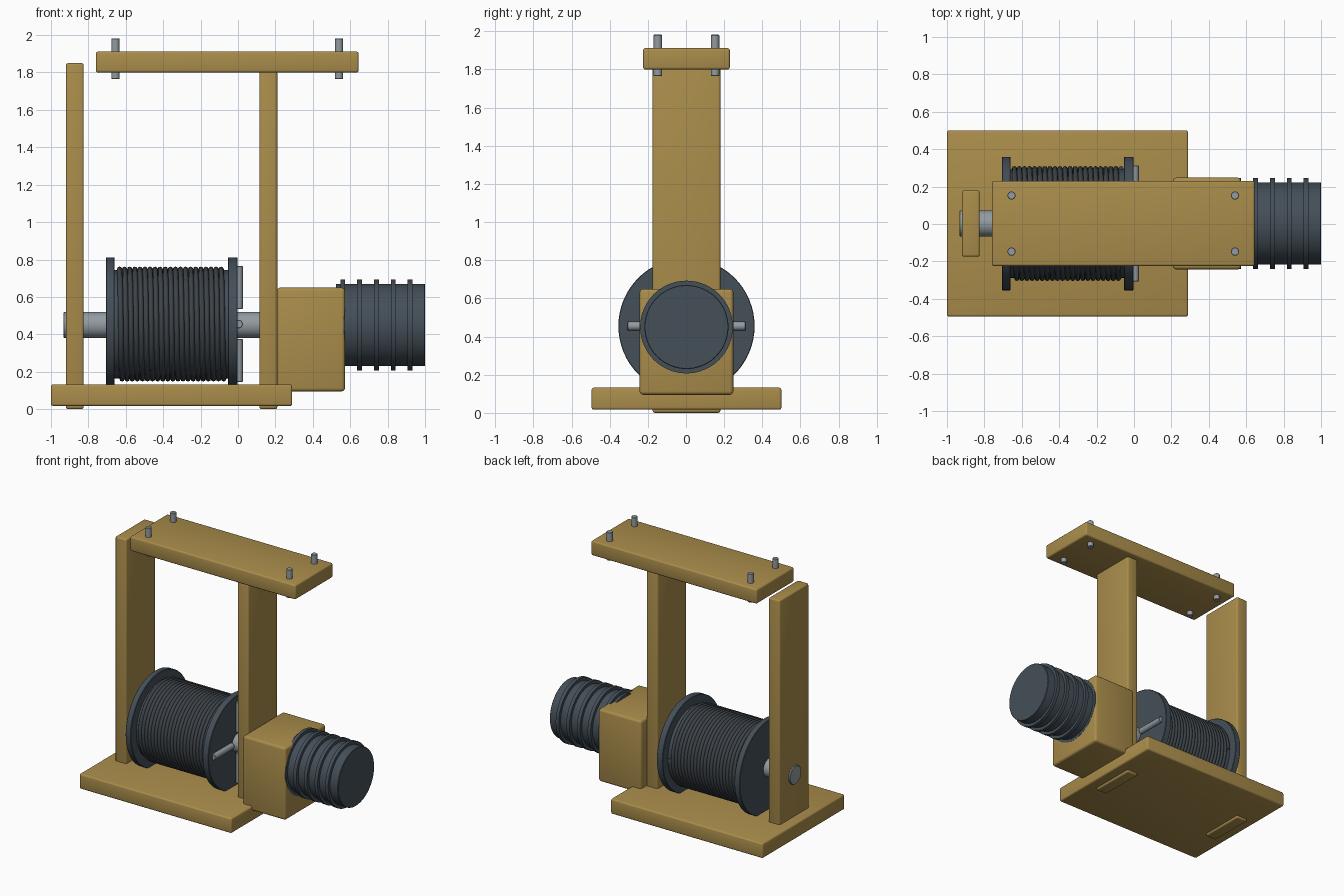
import bpy, bmesh, math
from mathutils import Vector, Matrix

if "Cube" in bpy.data.objects:
    bpy.data.objects.remove(bpy.data.objects["Cube"])

def material(name, rgb):
    m = bpy.data.materials.new(name)
    m.diffuse_color = (*rgb, 1)
    m.use_nodes = True
    m.node_tree.nodes["Principled BSDF"].inputs["Base Color"].default_value = m.diffuse_color
    return m

WOOD = material("ochre paint", (0.40, 0.265, 0.070))
DARK = material("dark slate", (0.058, 0.078, 0.098))
ROPE = material("cable grey", (0.046, 0.056, 0.066))
STEEL = material("steel", (0.29, 0.33, 0.36))
CY = 0.0025          # y centre of the mechanism
AXIS_Z = 0.455       # height of the drum axle

def add_object(name, bm, mat, smooth=True):
    bmesh.ops.recalc_face_normals(bm, faces=bm.faces)
    me = bpy.data.meshes.new(name)
    bm.to_mesh(me)
    bm.free()
    ob = bpy.data.objects.new(name, me)
    bpy.context.collection.objects.link(ob)
    me.materials.append(mat)
    if smooth:
        bpy.ops.object.select_all(action='DESELECT')
        ob.select_set(True)
        bpy.context.view_layer.objects.active = ob
        bpy.ops.object.shade_smooth_by_angle(angle=math.radians(35))
    return ob

def box(name, x, y, z, bevel=0.012):
    """Rounded box from (min, max) ranges."""
    bm = bmesh.new()
    bmesh.ops.create_cube(bm, size=1)
    for v in bm.verts:
        v.co = Vector([(a + b) / 2 + c * (b - a) for (a, b), c in zip((x, y, z), v.co)])
    bmesh.ops.bevel(bm, geom=bm.edges[:], offset=bevel, segments=3,
                    profile=0.5, affect='EDGES')
    return add_object(name, bm, WOOD)

def rod(name, start, end, radius, mat, sides=32, chamfer=0.003):
    """Cylinder between two points with slightly chamfered rims."""
    a, b = Vector(start), Vector(end)
    bm = bmesh.new()
    bmesh.ops.create_cone(bm, cap_ends=True, segments=sides, radius1=radius,
                          radius2=radius, depth=(b - a).length)
    rims = [e for e in bm.edges if abs(e.verts[0].co.z - e.verts[1].co.z) < 1e-6]
    bmesh.ops.bevel(bm, geom=rims, offset=chamfer, segments=1, affect='EDGES')
    turn = (b - a).to_track_quat('Z', 'Y').to_matrix().to_4x4()
    bm.transform(Matrix.Translation((a + b) / 2) @ turn)
    return add_object(name, bm, mat)

def lathe_x(name, profile, z, mat, sides=64):
    """Revolve (x, radius) points round an axle parallel to x."""
    bm = bmesh.new()
    rings = []
    for x, r in profile:
        rings.append([bm.verts.new((x, CY + r * math.cos(t), z + r * math.sin(t)))
                      for t in (2 * math.pi * i / sides for i in range(sides))])
    for p, q in zip(rings, rings[1:]):
        for i in range(sides):
            j = (i + 1) % sides
            bm.faces.new((p[i], p[j], q[j], q[i]))
    bm.faces.new(rings[0])
    bm.faces.new(rings[-1])
    return add_object(name, bm, mat)

# Frame: base, two posts that pass through it, and the top beam
box("base_plate", (-1.0, 0.29), (-0.495, 0.5), (0.017, 0.132))
box("left_post", (-0.92, -0.825), (-0.175, 0.18), (0.0, 1.85))
box("right_post", (0.115, 0.21), (-0.175, 0.18), (0.0, 1.81))
box("top_beam", (-0.76, 0.645), (-0.225, 0.23), (1.8, 1.912))

# Bolts through the top beam
for i, x in enumerate((-0.655, 0.54)):
    for j, y in enumerate((-0.15, 0.15)):
        rod(f"beam_bolt_{i}_{j}", (x, y + CY, 1.765), (x, y + CY, 1.982), 0.022, STEEL, 20)

# Axle running through both posts into the gearbox
rod("axle", (-0.932, CY, 0.45), (0.25, CY, 0.45), 0.07, STEEL, 40)

# Cable drum with two flanges
R, CORE = 0.357, 0.290
c = 0.003
lathe_x("cable_drum", [
    (-0.706, R - c), (-0.706 + c, R), (-0.661 - c, R), (-0.661, R - c),
    (-0.661, CORE), (-0.053, CORE),
    (-0.053, R - c), (-0.053 + c, R), (-0.003 - c, R), (-0.003, R - c)],
    AXIS_Z, DARK)

# Wound cable: one helix with a round cross-section
TURNS, STEPS, SIDES = 21, 56, 8
X0, X1, WIRE = -0.640, -0.070, 0.0142
bm = bmesh.new()
rings = []
for k in range(TURNS * STEPS + 1):
    t = 2 * math.pi * k / STEPS
    x = X0 + (X1 - X0) * k / (TURNS * STEPS)
    ring = []
    for s in range(SIDES):
        a = 2 * math.pi * s / SIDES
        r = 0.293 + WIRE * math.cos(a)
        ring.append(bm.verts.new((x + WIRE * math.sin(a), CY + r * math.cos(t),
                                  AXIS_Z + r * math.sin(t))))
    rings.append(ring)
for p, q in zip(rings, rings[1:]):
    for s in range(SIDES):
        n = (s + 1) % SIDES
        bm.faces.new((p[s], p[n], q[n], q[s]))
bm.faces.new(rings[0])
bm.faces.new(rings[-1])
cable = add_object("wound_cable", bm, ROPE, smooth=False)
cable.data.polygons.foreach_set("use_smooth", [True] * len(cable.data.polygons))

# Four radial locking rods on the inner flange
for i in range(4):
    d = Vector((0, math.cos(i * math.pi / 2), math.sin(i * math.pi / 2)))
    hub = Vector((0.003, CY, AXIS_Z))
    rod(f"locking_rod_{i}", hub + d * 0.08, hub + d * 0.31, 0.023, STEEL, 20)

# Gearbox beside the right post
box("gearbox", (0.208, 0.572), (-0.243, 0.248), (0.095, 0.65), 0.018)

# Ribbed motor housing: one turned profile
profile = [(0.525, 0.22)]
for x in (0.56, 0.65, 0.74, 0.83, 0.92):
    profile += [(x - 0.013, 0.22), (x - 0.013, 0.243), (x + 0.013, 0.243), (x + 0.013, 0.22)]
profile += [(0.997, 0.22), (1.0, 0.217)]
lathe_x("motor_housing", profile, 0.45, DARK)
